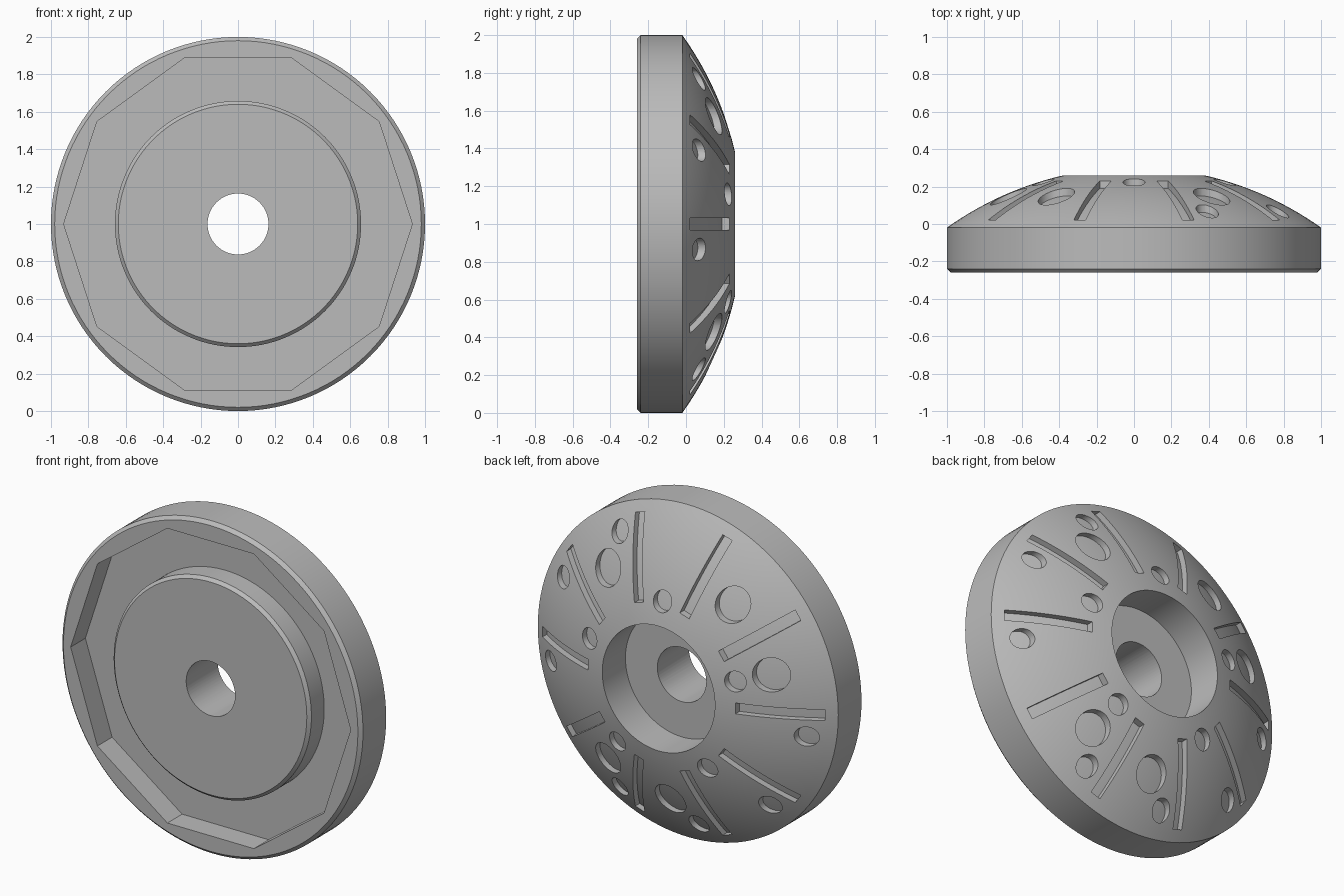
import bpy, bmesh, math
from mathutils import Matrix, Vector

if "Cube" in bpy.data.objects:
    bpy.data.objects.remove(bpy.data.objects["Cube"])

AXIS_HEIGHT = 1.0
DOME_CENTRE, DOME_RADIUS = -1.414, 1.716
MARK_DEPTH = 0.04

grey = bpy.data.materials.new("plain_grey")
grey.use_nodes = True
grey.diffuse_color = (0.5, 0.5, 0.5, 1)
grey.node_tree.nodes["Principled BSDF"].inputs["Base Color"].default_value = grey.diffuse_color


def finish(bm, name):
    """Turn a bmesh built around the y axis into an object at axis height."""
    bmesh.ops.remove_doubles(bm, verts=bm.verts, dist=1e-5)
    bmesh.ops.recalc_face_normals(bm, faces=bm.faces)
    mesh = bpy.data.meshes.new(name)
    bm.to_mesh(mesh)
    bm.free()
    mesh.materials.append(grey)
    obj = bpy.data.objects.new(name, mesh)
    obj.location.z = AXIS_HEIGHT
    bpy.context.collection.objects.link(obj)
    return obj


def lathe(name, profile, steps=128):
    """Spin (radius, y) points around the y axis."""
    bm = bmesh.new()
    verts = [bm.verts.new((r, y, 0)) for r, y in profile]
    edges = [bm.edges.new(pair) for pair in zip(verts, verts[1:])]
    bmesh.ops.spin(bm, geom=verts + edges, cent=(0, 0, 0), axis=(0, 1, 0),
                   angle=math.tau, steps=steps, use_duplicate=False)
    return finish(bm, name)


def dome(r_from, r_to, count, drop=0.0):
    """Points along the domed back, from one radius to another."""
    radii = [r_from + (r_to - r_from) * i / count for i in range(count + 1)]
    return [(r, DOME_CENTRE - drop + math.sqrt(DOME_RADIUS ** 2 - r * r)) for r in radii]


def combine(target, tool, operation="DIFFERENCE"):
    mod = target.modifiers.new("combine", "BOOLEAN")
    mod.operation, mod.object, mod.solver = operation, tool, "EXACT"
    bpy.ops.object.select_all(action="DESELECT")
    bpy.context.view_layer.objects.active = target
    target.select_set(True)
    bpy.ops.object.modifier_apply(modifier=mod.name)
    bpy.data.objects.remove(tool)


def prism(bm, radius, y0, y1, sides, centre=(0, 0)):
    """Prism along y, first corner towards +x."""
    place = (Matrix.Translation((centre[0], (y0 + y1) / 2, centre[1]))
             @ Matrix.Rotation(math.pi / 2, 4, "X"))
    made = bmesh.ops.create_cone(bm, cap_ends=True, segments=sides, radius1=radius,
                                 radius2=radius, depth=y1 - y0)["verts"]
    first = max(made, key=lambda v: v.co.x).co
    turn = Matrix.Rotation(-math.atan2(first.y, first.x), 4, "Z")
    bmesh.ops.transform(bm, matrix=place @ turn, verts=made)


# Main body: chamfered rim, domed back, round pocket in the back
disc = lathe("domed_disc", [(0, -0.26), (0.98, -0.26), (1, -0.24)]
             + dome(1, 0.375, 16) + [(0.375, 0.04), (0, 0.04)])

# Ten-sided recess in the front
bm = bmesh.new()
prism(bm, 0.932, -0.4, -0.12, 10)
combine(disc, finish(bm, "recess_cutter"))

# Round boss standing in the recess
boss = lathe("boss", [(0, -0.26), (0.64, -0.26), (0.658, -0.242), (0.658, -0.05), (0, -0.05)])
combine(disc, boss, "UNION")

# Centre hole
bm = bmesh.new()
prism(bm, 0.163, -0.5, 0.5, 64)
combine(disc, finish(bm, "hole_cutter"))

# Shallow slots and round dimples in the dome
bm = bmesh.new()
for i in range(10):
    made = bmesh.ops.create_cube(bm, size=1)["verts"]
    spoke = (Matrix.Rotation(math.radians(36 * i), 4, "Y")
             @ Matrix.Translation((0.715, 0.12, 0))
             @ Matrix.Diagonal((0.45, 0.5, 0.065, 1)))
    bmesh.ops.transform(bm, matrix=spoke, verts=made)

dimples = [
    (0.51, 0.06, (18, 90, 162, 234, 306)),
    (0.706, 0.098, (54, 126, 162, 270, 306)),
    (0.862, 0.06, (-9, 27, 63, 189, 225, 261, 297)),
]
for ring, radius, angles in dimples:
    for angle in map(math.radians, angles):
        centre = (ring * math.cos(angle), ring * math.sin(angle))
        prism(bm, radius, -0.13, 0.37, 32, centre)
marks = finish(bm, "mark_cutter")

# Floors of the marks follow the dome
floor = lathe("mark_floor", [(0, -0.3), (1.1, -0.3)] + dome(1.1, 0, 24, MARK_DEPTH))
combine(marks, floor)
combine(disc, marks)

bpy.ops.object.select_all(action="DESELECT")
bpy.context.view_layer.objects.active = disc
disc.select_set(True)
bpy.ops.object.shade_smooth_by_angle(angle=math.radians(25))
